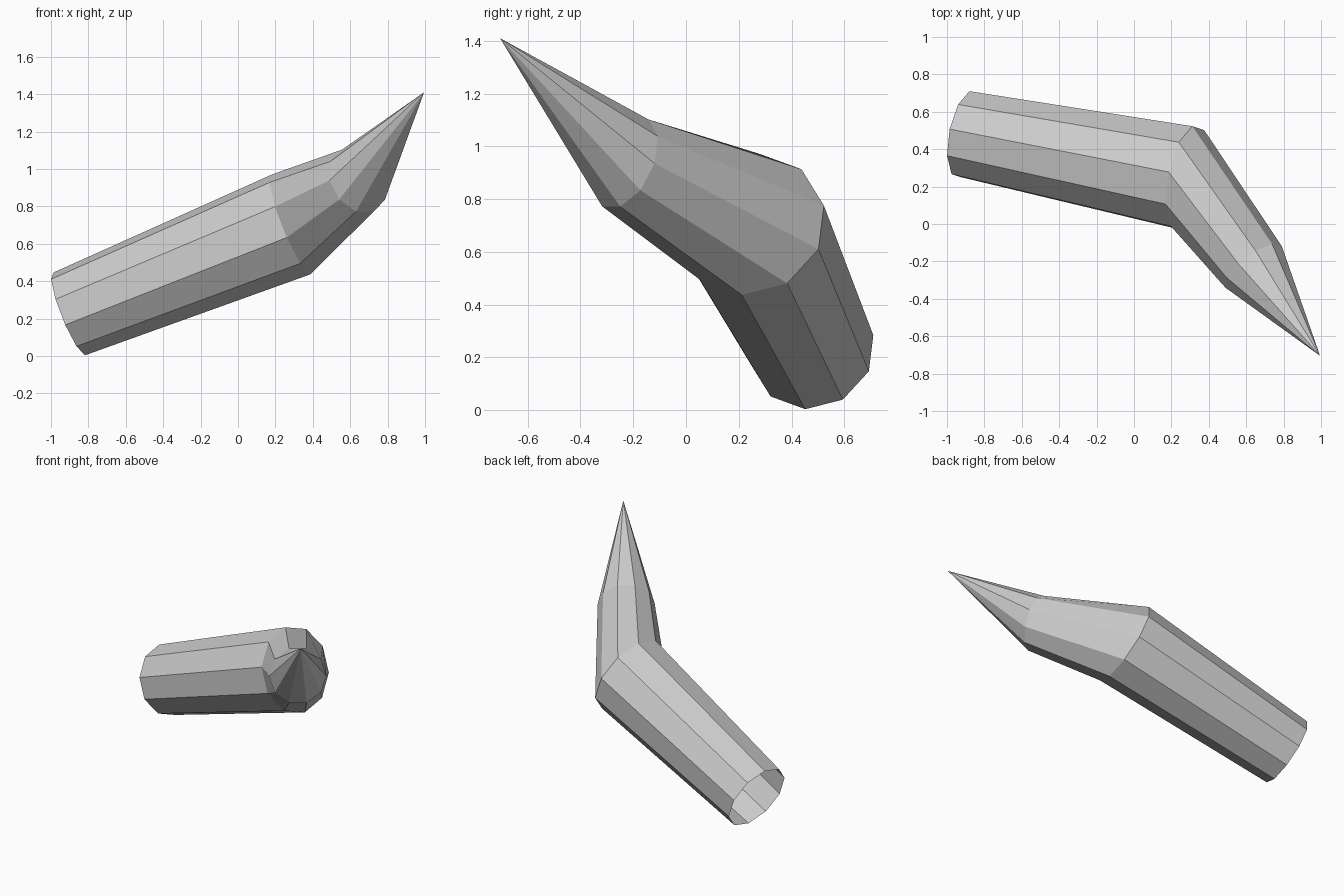
import bpy, bmesh, math
from mathutils import Vector

if "Cube" in bpy.data.objects:
    bpy.data.objects.remove(bpy.data.objects["Cube"])

SIDES = 10


def ring(bm, centre, axis, start, radius):
    """Circle of vertices square to the axis, beginning in the start direction."""
    n = Vector(axis).normalized()
    u = Vector(start)
    u = (u - n * u.dot(n)).normalized()
    v = u.cross(n)
    step = math.tau / SIDES
    return [bm.verts.new(Vector(centre) + radius * (u * math.cos(i * step) + v * math.sin(i * step)))
            for i in range(SIDES)]


# Centre line: open base, elbow, shoulder of the tip, point
base = Vector((-0.902, 0.48, 0.225))
elbow = Vector((0.286, 0.245, 0.704))
shoulder = Vector((0.64, -0.23, 0.937))
point = Vector((0.995, -0.705, 1.41))

bm = bmesh.new()
rings = [
    ring(bm, base, elbow - base, (0.35, -0.115, -0.93), 0.2385),
    ring(bm, elbow, elbow - base, (0.35, -0.115, -0.93), 0.288),
    ring(bm, shoulder, shoulder - elbow, (0.085, -0.02, -0.167), 0.187),
]
tip = bm.verts.new(point)

# Tube walls and pointed tip (the base stays open)
for i in range(SIDES):
    j = (i + 1) % SIDES
    for a, b in zip(rings, rings[1:]):
        bm.faces.new((a[i], a[j], b[j], b[i]))
    bm.faces.new((rings[-1][i], rings[-1][j], tip))
bmesh.ops.recalc_face_normals(bm, faces=bm.faces)

mesh = bpy.data.meshes.new("bent_horn")
bm.to_mesh(mesh)
bm.free()
bpy.context.collection.objects.link(bpy.data.objects.new("bent_horn", mesh))
